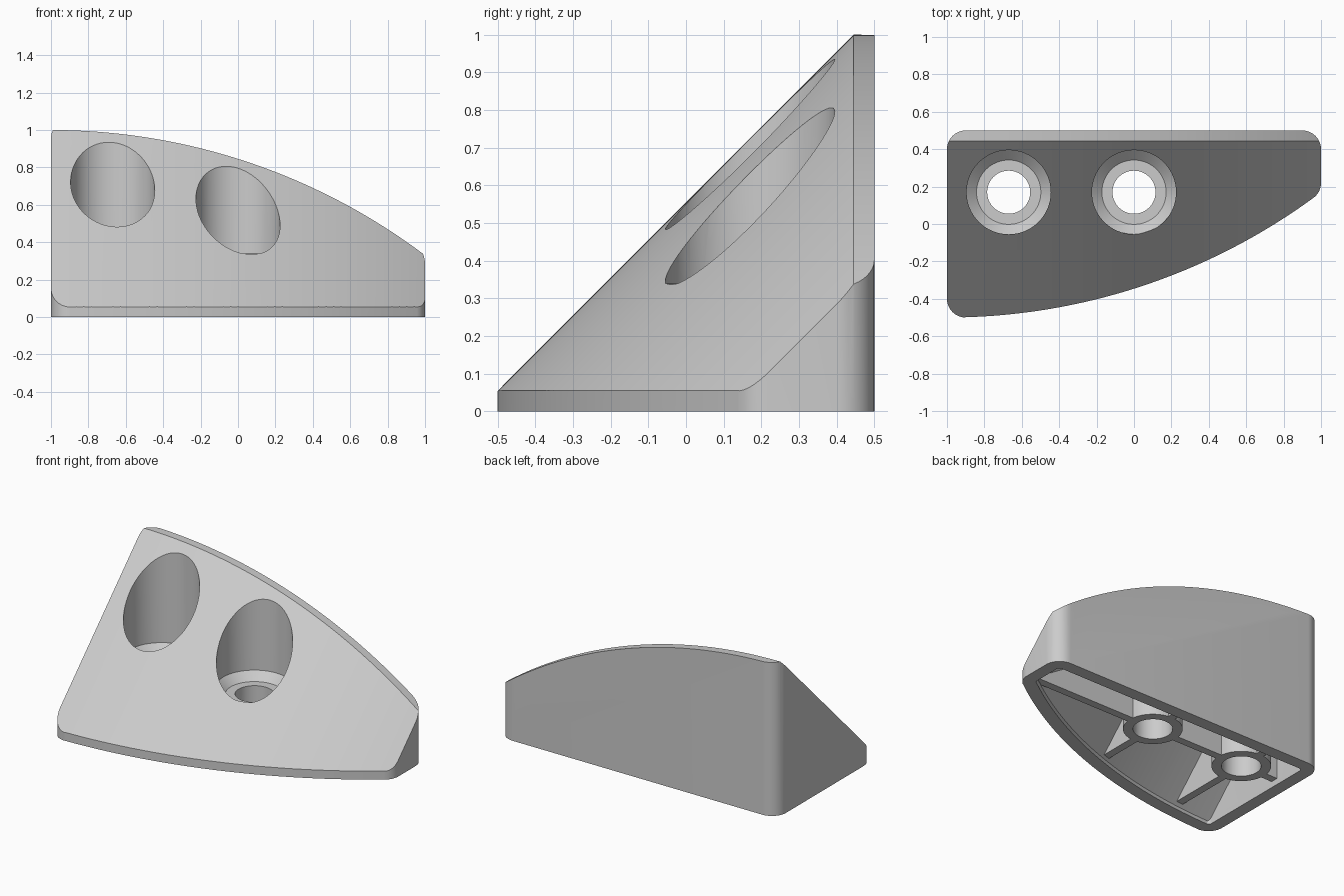
import bpy, bmesh
from math import sin, cos, asin, radians, sqrt, pi

if "Cube" in bpy.data.objects:
    bpy.data.objects.remove(bpy.data.objects["Cube"])

R = 3.32            # radius of the bowed front edge, centred at (-1, R - 0.5)
T = 0.08            # wall thickness
HOLES = [(-0.67, 0.17), (0.0, 0.17)]


def make_object(name, bm):
    bmesh.ops.recalc_face_normals(bm, faces=bm.faces)
    mesh = bpy.data.meshes.new(name)
    bm.to_mesh(mesh)
    bm.free()
    ob = bpy.data.objects.new(name, mesh)
    bpy.context.collection.objects.link(ob)
    return ob


def loft(name, rings, closed=False):
    """Skin equal-length rings; cap the ends unless the rings close on themselves."""
    bm = bmesh.new()
    vs = [[bm.verts.new(p) for p in ring] for ring in rings]
    n = len(vs[0])
    for a, b in zip(vs, vs[1:]):
        for i in range(n):
            bm.faces.new((a[i], a[(i + 1) % n], b[(i + 1) % n], b[i]))
    bm.faces.new(vs[0])
    bm.faces.new(vs[-1])
    return make_object(name, bm)


def arc(cx, cy, r, a0, a1, n):
    return [(cx + r * cos(a0 + (a1 - a0) * i / n), cy + r * sin(a0 + (a1 - a0) * i / n))
            for i in range(n + 1)]


def footprint(inset):
    """Rounded plan outline, counter-clockwise, offset inwards."""
    r = 0.1 - inset
    t0, t1 = asin(0.1 / R), asin(1.96 / R)
    pts = arc(-0.9, -0.4, r, pi, 1.5 * pi, 10)
    pts += arc(-1, R - 0.5, R - inset, 1.5 * pi + t0, 1.5 * pi + t1, 40)
    pts += arc(0.9, 0.22, r, t1 - pi / 2, 0, 8)
    pts += arc(0.9, 0.4, r, 0, pi / 2, 10)
    pts += arc(-0.9, 0.4, r, pi / 2, pi, 10)
    return pts


def prism(name, inset, z0, z1):
    pts = footprint(inset)
    return loft(name, [[(x, y, z) for x, y in pts] for z in (z0, z1)])


def wedge(name, drop):
    """Bowed 45 degree slope: the front curve swept back and up."""
    rings = []
    for i in range(57):
        x = -1.1 + 2.2 * i / 56
        f = R - 0.5 - sqrt(R * R - (x + 1) ** 2)
        top = 0.5 - f - drop
        low = -0.4
        rings.append([(x, 0.445 - (top - low), low), (x, 0.445, top),
                      (x, 0.7, top), (x, 0.7, low)])
    return loft(name, rings)


def turned(name, x, y, profile, n=64):
    """Solid of revolution from (radius, z) pairs."""
    return loft(name, [[(x + r * cos(2 * pi * i / n), y + r * sin(2 * pi * i / n), z)
                        for i in range(n)] for r, z in profile])


def box(name, x0, x1, y0, y1, z0, z1):
    return loft(name, [[(x0, y0, z), (x1, y0, z), (x1, y1, z), (x0, y1, z)] for z in (z0, z1)])


def combine(ob, tool, operation):
    mod = ob.modifiers.new("cut", 'BOOLEAN')
    mod.operation, mod.solver, mod.object = operation, 'EXACT', tool
    bpy.context.view_layer.objects.active = ob
    bpy.ops.object.modifier_apply(modifier=mod.name)
    bpy.data.objects.remove(tool, do_unlink=True)


# outer block
body = prism("wedge_block", 0, 0, 1.2)
combine(body, wedge("slope", 0), 'INTERSECT')

# hollow underside, leaving cross ribs and screw bosses standing
cavity = prism("cavity", T, -0.1, 1.2)
combine(cavity, wedge("inner_slope", 0.113), 'INTERSECT')
combine(cavity, box("long_rib", -1.2, 1.2, 0.145, 0.195, 0.04, 1.5), 'DIFFERENCE')
for x, y in HOLES:
    combine(cavity, box("cross_rib", x - 0.025, x + 0.025, -0.7, 0.7, 0.04, 1.5), 'DIFFERENCE')
    combine(cavity, turned("boss", x, y, [(0.173, 0.04), (0.173, 0.23), (0.27, 0.29), (0.27, 1.5)]),
            'DIFFERENCE')
combine(body, cavity, 'DIFFERENCE')

# stepped screw holes: through hole, flat seat, chamfer, wide bore
for x, y in HOLES:
    combine(body, turned("bore", x, y, [(0.115, -0.2), (0.115, 0.29), (0.172, 0.29),
                                        (0.225, 0.34), (0.225, 1.5)]), 'DIFFERENCE')

# smooth curved walls, keep crisp edges
bpy.ops.object.select_all(action='DESELECT')
body.select_set(True)
bpy.context.view_layer.objects.active = body
bpy.ops.object.shade_smooth_by_angle(angle=radians(25))
